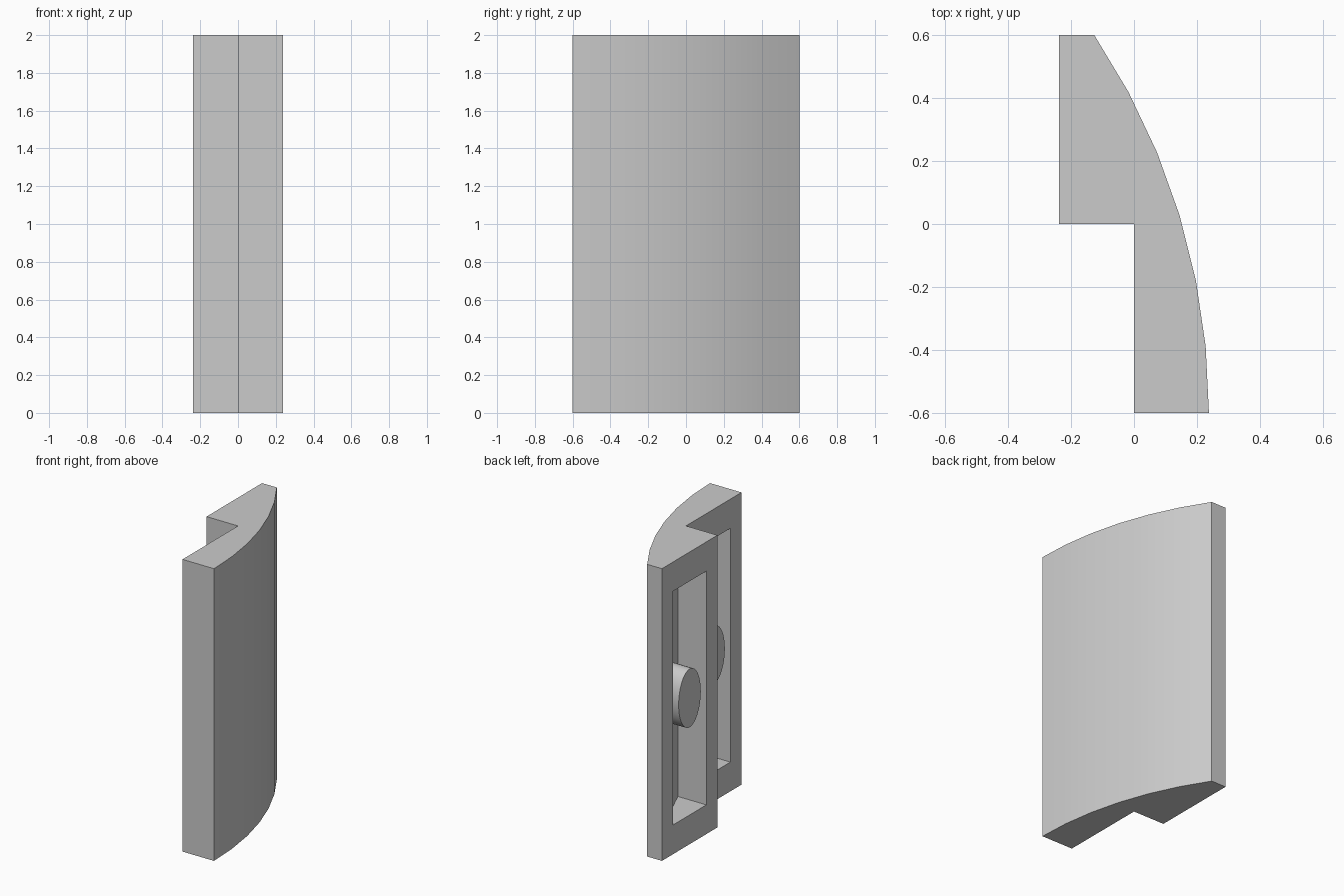
import bpy, bmesh, math

if "Cube" in bpy.data.objects:
    bpy.data.objects.remove(bpy.data.objects["Cube"])

HALF_X, HALF_Y, HEIGHT = 0.238, 0.6, 2.0
RADIUS = 2.16                      # outer curve
WALL = 0.13                        # shell thickness behind the pockets
STEP = math.radians(5.625)         # angle of one curve segment
CX, CY = HALF_X - RADIUS, -HALF_Y  # curve centre

grey = bpy.data.materials.new("light grey")
grey.diffuse_color = (0.6, 0.6, 0.6, 1)
grey.use_nodes = True
grey.node_tree.nodes["Principled BSDF"].inputs["Base Color"].default_value = grey.diffuse_color


def arc(r, i):
    return CX + r * math.cos(i * STEP), CY + r * math.sin(i * STEP)


def inner_x(y):
    """Depth of the curved pocket back at y."""
    return CX + math.sqrt((RADIUS - WALL) ** 2 - (y - CY) ** 2)


def finish(name, bm):
    bmesh.ops.recalc_face_normals(bm, faces=bm.faces)
    me = bpy.data.meshes.new(name)
    bm.to_mesh(me)
    bm.free()
    me.materials.append(grey)
    ob = bpy.data.objects.new(name, me)
    bpy.context.collection.objects.link(ob)
    return ob


def activate(ob):
    bpy.ops.object.select_all(action='DESELECT')
    ob.select_set(True)
    bpy.context.view_layer.objects.active = ob


def prism(name, outline, z0, z1):
    bm = bmesh.new()
    face = bm.faces.new([bm.verts.new((x, y, z0)) for x, y in outline])
    top = bmesh.ops.extrude_face_region(bm, geom=[face])["geom"]
    bmesh.ops.translate(bm, vec=(0, 0, z1 - z0),
                        verts=[v for v in top if isinstance(v, bmesh.types.BMVert)])
    return finish(name, bm)


def peg(name, x0, x1, y):
    """Oval peg along x."""
    n = 32
    bm = bmesh.new()
    ends = [[bm.verts.new((x, y + 0.12 * math.cos(2 * math.pi * i / n),
                           HEIGHT / 2 + 0.2 * math.sin(2 * math.pi * i / n)))
             for i in range(n)] for x in (x0, x1)]
    for ring in ends:
        bm.faces.new(ring)
    for i in range(n):
        j = (i + 1) % n
        bm.faces.new((ends[0][i], ends[0][j], ends[1][j], ends[1][i]))
    return finish(name, bm)


# stepped body with a curved outer side
outline = [arc(RADIUS, i) for i in range(7)]
outline += [(-HALF_X, HALF_Y), (-HALF_X, 0), (0, 0), (0, -HALF_Y)]
body = prism("curved_body", outline, 0, HEIGHT)

# one pocket in each step, with a back that follows the curve
for face_x, y0 in ((-HALF_X, 0.12), (0, -0.48)):
    ys = [y0 + 0.06 * i for i in range(7)]
    pocket = [(inner_x(y), y) for y in ys]
    pocket += [(face_x - 0.1, ys[-1]), (face_x - 0.1, y0)]
    cutter = prism("pocket_cutter", pocket, 0.2, 1.8)
    cutter.hide_render = True
    activate(body)
    mod = body.modifiers.new("pocket", 'BOOLEAN')
    mod.operation = 'DIFFERENCE'
    mod.solver = 'EXACT'
    mod.object = cutter
    bpy.ops.object.modifier_apply(modifier=mod.name)
    bpy.data.objects.remove(cutter)

# pegs flush with the step faces
pegs = [peg("upper_step_peg", -HALF_X, -0.04, 0.3),
        peg("lower_step_peg", 0, 0.13, -0.3)]

for ob in [body] + pegs:
    activate(ob)
    bpy.ops.object.shade_smooth_by_angle(angle=math.radians(30))
